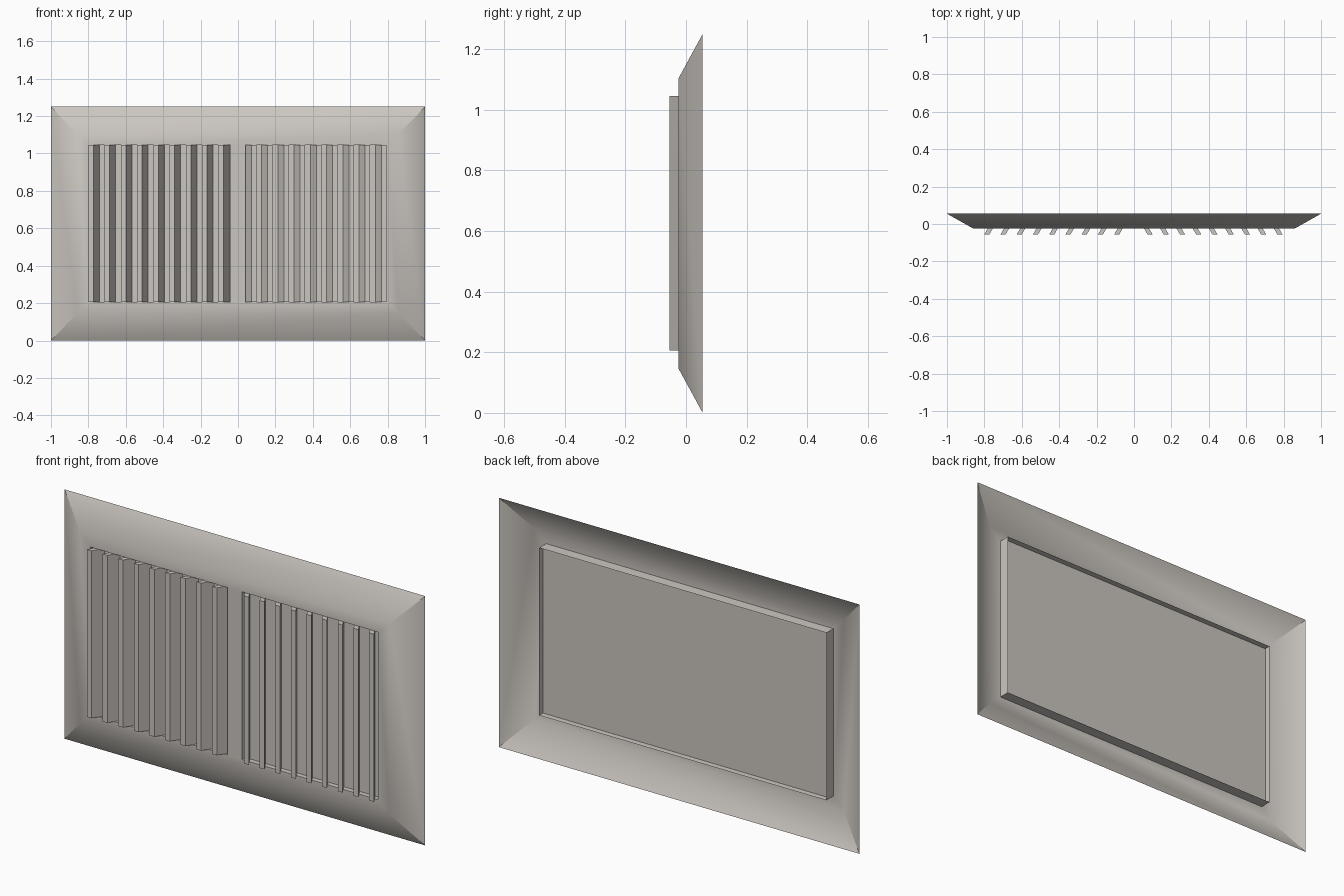
import bpy

if "Cube" in bpy.data.objects:
    bpy.data.objects.remove(bpy.data.objects["Cube"])

mat = bpy.data.materials.new("warm_grey_metal")
mat.diffuse_color = (0.60, 0.565, 0.525, 1)
mat.use_nodes = True
mat.node_tree.nodes["Principled BSDF"].inputs["Base Color"].default_value = mat.diffuse_color

Y_BACK, Y_FACE, Y_RIM, Y_PLATE, Y_SLAT = 0.055, -0.025, 0.03, 0.0, -0.055
XL, XR, Z0, Z1, GAP = -0.80, 0.793, 0.205, 1.045, 0.04


def make(name, verts, faces):
    me = bpy.data.meshes.new(name)
    me.from_pydata(verts, [], faces)
    me.materials.append(mat)
    ob = bpy.data.objects.new(name, me)
    bpy.context.collection.objects.link(ob)
    return ob


def loop(x0, x1, z0, z1, y):
    return [(x0, y, z0), (x1, y, z0), (x1, y, z1), (x0, y, z1)]


def loft(name, loops, cap=False):
    """Join matching four-sided loops with quads, optionally closing both ends."""
    verts = [v for l in loops for v in l]
    faces = []
    for k in range(len(loops) - 1):
        a, b = 4 * k, 4 * k + 4
        for i in range(4):
            j = (i + 1) % 4
            faces.append((a + i, a + j, b + j, b + i))
    if cap:
        n = len(verts)
        faces += [(3, 2, 1, 0), (n - 4, n - 3, n - 2, n - 1)]
    return make(name, verts, faces)


# Thin bevelled frame: sloped border, flat face ring, sleeve running backward
frame = loft("frame", [
    loop(-1, 1, 0, 1.25, Y_BACK),
    loop(-0.858, 0.858, 0.147, 1.103, Y_FACE),
    loop(XL, XR, Z0, Z1, Y_FACE),
    loop(XL, XR, Z0, Z1, Y_RIM),
])
bpy.context.view_layer.objects.active = frame
frame.select_set(True)
bpy.ops.object.shade_smooth_by_angle()

# Panel closing the sleeve behind the slats
make("back_panel", loop(XL, XR, Z0, Z1, Y_PLATE), [(0, 1, 2, 3)])

# Centre bar between the two openings
loft("centre_bar", [loop(-GAP, GAP, Z0, Z1, Y_PLATE),
                    loop(-GAP, GAP, Z0, Z1, Y_FACE)], cap=True)

# Two banks of slanted slats, leaning outward to each side
PITCH, WIDTH, LEAN = 0.0868, 0.027, 0.032
for side, start, label in ((-1, -XL, "left"), (1, XR, "right")):
    for i in range(9):
        outer = start - i * PITCH
        ends = []
        for y, shift in ((Y_PLATE, LEAN), (Y_SLAT, 0)):
            x0, x1 = sorted((side * (outer - shift), side * (outer - shift - WIDTH)))
            ends.append(loop(x0, x1, Z0, Z1, y))
        loft(f"{label}_slat_{i + 1}", ends, cap=True)
